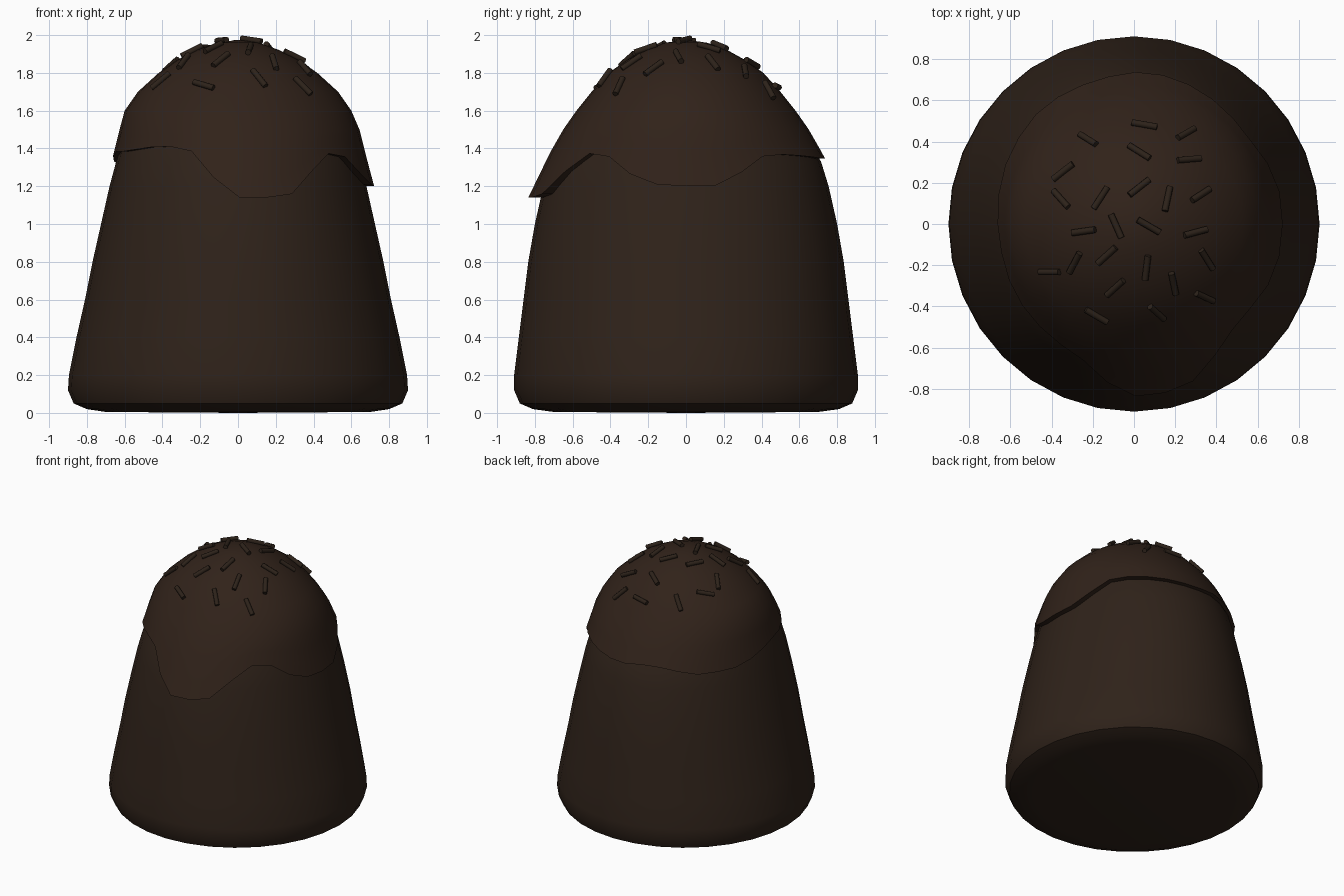
import bpy, bmesh, math
from mathutils import Vector, Matrix
from mathutils.bvhtree import BVHTree

if "Cube" in bpy.data.objects:
    bpy.data.objects.remove(bpy.data.objects["Cube"])

N = 32


def material(name, rgb):
    m = bpy.data.materials.new(name)
    m.diffuse_color = (*rgb, 1)
    m.use_nodes = True
    m.node_tree.nodes["Principled BSDF"].inputs["Base Color"].default_value = m.diffuse_color
    return m


def lerp(table, x, col=1):
    """Piecewise linear lookup of a column in a sorted table."""
    if x <= table[0][0]:
        return table[0][col]
    for a, b in zip(table, table[1:]):
        if x <= b[0]:
            return a[col] + (b[col] - a[col]) * (x - a[0]) / (b[0] - a[0])
    return table[-1][col]


def finish(bm, name, mat, angle=40):
    bmesh.ops.recalc_face_normals(bm, faces=bm.faces)
    me = bpy.data.meshes.new(name)
    bm.to_mesh(me)
    bm.free()
    ob = bpy.data.objects.new(name, me)
    bpy.context.collection.objects.link(ob)
    me.materials.append(mat)
    bpy.ops.object.select_all(action='DESELECT')
    bpy.context.view_layer.objects.active = ob
    ob.select_set(True)
    bpy.ops.object.shade_smooth_by_angle(angle=math.radians(angle))
    return ob


def skin(bm, rings, start=None, end=None):
    """Quads between successive rings, optional pole points."""
    loops = [[bm.verts.new(p) for p in r] for r in rings]
    for a, b in zip(loops, loops[1:]):
        for i in range(N):
            j = (i + 1) % N
            bm.faces.new((a[i], a[j], b[j], b[i]))
    for loop, pole in ((loops[0], start), (loops[-1], end)):
        if pole:
            v = bm.verts.new(pole)
            for i in range(N):
                bm.faces.new((loop[i], loop[(i + 1) % N], v))


angles = [2 * math.pi * i / N for i in range(N)]
cake_mat = material("cake_brown", (0.028, 0.016, 0.010))
icing_mat = material("icing_brown", (0.030, 0.016, 0.010))
sprinkle_mat = material("sprinkle_brown", (0.026, 0.016, 0.010))

# Cake body: height, half width in x, half width in y
body = [(0.005, .70, .70), (.02, .80, .81), (.05, .87, .88), (.12, .90, .91),
        (.2, .895, .91), (.4, .855, .885), (.6, .81, .86), (.8, .77, .835),
        (1.0, .725, .80), (1.2, .68, .755), (1.33, .645, .715),
        (1.5, .59, .61), (1.7, .48, .45), (1.85, .30, .30)]
bm = bmesh.new()
skin(bm, [[(rx * math.cos(a), ry * math.sin(a), z) for a in angles] for z, rx, ry in body],
     (0, 0, 0), (0, 0, 1.92))
finish(bm, "cake_body", cake_mat)

# Icing cap: dome whose lower rim drips by angle (degrees, height)
rim = [(0, 1.20), (16, 1.205), (23, 1.28), (32, 1.355), (41, 1.37), (60, 1.36),
       (86, 1.34), (107, 1.37), (119, 1.345), (135, 1.31), (161, 1.31),
       (175, 1.35), (190, 1.385), (205, 1.385), (227, 1.41), (245, 1.41),
       (252, 1.34), (262, 1.20), (270, 1.14), (290, 1.14), (298, 1.20),
       (308, 1.34), (318.5, 1.39), (330, 1.34), (339, 1.25), (350, 1.205), (360, 1.20)]
dome = [(1.14, .73, .835), (1.21, .71, .80), (1.36, .67, .73), (1.5, .635, .65),
        (1.6, .60, .58), (1.7, .53, .50), (1.8, .42, .41), (1.87, .32, .31),
        (1.92, .22, .22), (1.96, .11, .11)]


def cap_point(a, z, inset=0):
    return ((lerp(dome, z, 1) - inset) * math.cos(a) + .008 * (z < 1.6),
            (lerp(dome, z, 2) - inset) * math.sin(a), z)


rims = [lerp(rim, math.degrees(a)) for a in angles]
rings = [[cap_point(a, r, .06) for a, r in zip(angles, rims)]]
for t in (0, .33, .67, 1):
    rings.append([cap_point(a, r + (1.5 - r) * t) for a, r in zip(angles, rims)])
for row in dome[4:]:
    rings.append([cap_point(a, row[0]) for a in angles])
bm = bmesh.new()
skin(bm, rings, None, (0, 0, 1.975))
bmesh.ops.recalc_face_normals(bm, faces=bm.faces)
tree = BVHTree.FromBMesh(bm)
finish(bm, "icing_cap", icing_mat)

# Sprinkles: x, y, heading in degrees, laid flat on the icing
sprinkles = [(.05, .475, -10), (.25, .435, 30), (-.22, .405, -32), (.025, .345, -32),
             (.265, .31, 5), (-.34, .25, 38), (-.35, .12, -48), (-.16, .125, 57),
             (.025, .175, 38), (.16, .12, 78), (.32, .14, 33), (.07, -.01, -30),
             (-.085, -.01, -66), (-.24, -.035, 8), (.295, -.04, 15), (-.13, -.15, 42),
             (-.285, -.185, 62), (-.405, -.23, 0), (.06, -.21, 83), (.35, -.17, -58),
             (.19, -.285, -78), (-.09, -.305, 42), (.34, -.35, -25), (-.18, -.44, -30),
             (.11, -.425, -42)]
bm = bmesh.new()
for x, y, deg in sprinkles:
    hit, n, _, _ = tree.ray_cast(Vector((x, y, 3)), Vector((0, 0, -1)))
    if n.z < 0:
        n = -n
    c, s = math.cos(math.radians(deg)), math.sin(math.radians(deg))
    d = Vector((c, s, -(n.x * c + n.y * s) / n.z)).normalized()
    rot = Matrix((n.cross(d), -n, d)).transposed()
    if rot.determinant() < 0:
        rot.col[1] = n
    bmesh.ops.create_cone(bm, cap_ends=True, segments=8, radius1=.016, radius2=.016, depth=.125,
                          matrix=Matrix.Translation(hit + n * .009) @ rot.to_4x4())
finish(bm, "sprinkles", sprinkle_mat, 50)
